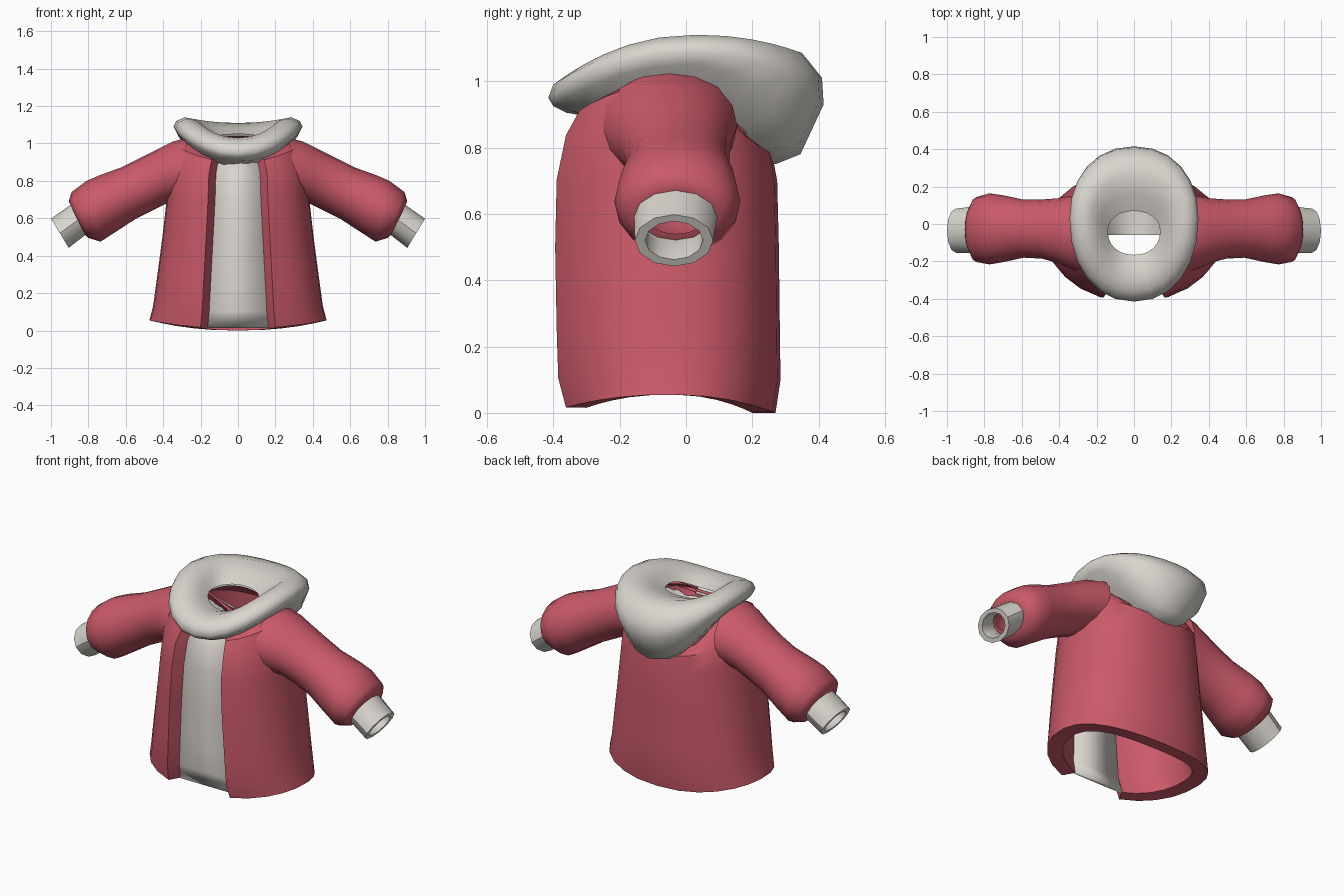
import bpy, bmesh, math
from mathutils import Vector

if "Cube" in bpy.data.objects:
    bpy.data.objects.remove(bpy.data.objects["Cube"])


def material(name, rgb):
    m = bpy.data.materials.new(name)
    m.diffuse_color = (*rgb, 1)
    m.use_nodes = True
    m.node_tree.nodes["Principled BSDF"].inputs["Base Color"].default_value = m.diffuse_color
    return m


RED = material("red cloth", (0.597, 0.102, 0.141))
CREAM = material("cream fleece", (0.70, 0.67, 0.62))


def loft(name, rows, mat, around=True, closed=True, caps=None, angle=40):
    """Skin rows of points. caps: number of outer rows whose open ends join the mirrored inner rows."""
    bm = bmesh.new()
    v = [[bm.verts.new(p) for p in row] for row in rows]
    n, k = len(v), len(v[0])
    for i in range(n if closed else n - 1):
        a, b = v[i], v[(i + 1) % n]
        for j in range(k if around else k - 1):
            q = (j + 1) % k
            bm.faces.new((a[j], a[q], b[q], b[j]))
    if caps:
        for j in (0, k - 1):
            for i in range(caps - 1):
                bm.faces.new((v[i][j], v[i + 1][j], v[n - 2 - i][j], v[n - 1 - i][j]))
    bmesh.ops.recalc_face_normals(bm, faces=bm.faces)
    me = bpy.data.meshes.new(name)
    bm.to_mesh(me)
    bm.free()
    me.materials.append(mat)
    ob = bpy.data.objects.new(name, me)
    bpy.context.collection.objects.link(ob)
    bpy.ops.object.select_all(action='DESELECT')
    ob.select_set(True)
    bpy.context.view_layer.objects.active = ob
    bpy.ops.object.shade_smooth_by_angle(angle=math.radians(angle))
    return ob


def ring(r, angles, p=1.0):
    """Oval ring through front (y, z), side (x, y, z) and back (y, z) points; angle 0 is the front."""
    yf, zf, xs, ys, zs, yb, zb = r
    out = []
    for t in angles:
        s, c = math.sin(t), math.cos(t)
        ye, ze = (yf, zf) if c > 0 else (yb, zb)
        out.append((xs * math.copysign(abs(s) ** p, s),
                    ys + (ye - ys) * abs(c) ** p, zs + (ze - zs) * c * c))
    return out


def spread(a, b, n):
    return [math.radians(a + (b - a) * i / n) for i in range(n + 1)]


# coat body: outer shell and lining, open at the front
outer = [(-.385, .01, .475, -.05, .055, .27, .0),
         (-.41, .1, .455, -.05, .13, .285, .1),
         (-.415, .25, .437, -.05, .26, .283, .25),
         (-.42, .5, .405, -.05, .5, .28, .5),
         (-.415, .7, .38, -.05, .72, .275, .7),
         (-.385, .83, .37, -.05, .88, .26, .78),
         (-.34, .90, .335, -.05, .99, .20, .80),
         (-.27, .92, .26, -.05, 1.02, .14, .82)]
lining = [(yf + .07, zf, xs - .09, ys, zs, yb - .07, zb)
          for yf, zf, xs, ys, zs, yb, zb in outer[:-1]]
lining.append((-.25, .91, .24, -.05, 1.0, .12, .81))
GAP = 22.5
wrap = spread(GAP, 360 - GAP, 22)
rows = [ring(r, wrap, .9) for r in outer] + [ring(r, wrap, .9) for r in reversed(lining)]
loft("coat_body", rows, RED, around=False, caps=len(outer))

# pale flat panel filling the front opening
panel = loft("front_panel", [ring(r, spread(-GAP, GAP, 1), .9) for r in lining],
             CREAM, around=False, closed=False)
solid = panel.modifiers.new("thickness", 'SOLIDIFY')
solid.thickness = .015
solid.offset = 0

# big fleece collar: inner sheet, outside, rim, shallow dish, neck hole
collar = [(-.25, .89, .14, -.06, .80, -.06, .77),
          (-.36, .905, .27, .0, .99, .27, .75),
          (-.40, .925, .325, .02, 1.05, .345, .78),
          (-.415, .95, .345, .03, 1.09, .415, .93),
          (-.40, .99, .33, .03, 1.12, .41, 1.01),
          (-.36, 1.018, .285, .03, 1.14, .35, 1.085),
          (-.30, 1.03, .23, .02, 1.13, .27, 1.11),
          (-.23, 1.02, .18, .0, 1.085, .16, 1.085),
          (-.165, 1.0, .14, -.04, 1.04, .07, 1.05)]
around = spread(0, 360, 24)[:-1]
loft("collar", [ring(r, around, .93) for r in collar], CREAM, closed=False, angle=75)

# red lining under the neck hole
neck = [(-.17, .985, .145, -.04, 1.03, .075, 1.04),
        (-.27, .93, .25, -.05, .97, .24, .92),
        (-.25, .90, .26, -.05, .90, .25, .80)]
loft("neck_lining", [ring(r, around, .93) for r in neck], RED, closed=False)


def tube_ring(side, r, n, scale=1.0):
    """Sleeve section from its top (x, z), bottom (x, z), half depth and y centre."""
    tx, tz, bx, bz, ry, cy = r
    c = Vector(((tx + bx) / 2, cy, (tz + bz) / 2))
    h = Vector(((tx - bx) / 2, 0, (tz - bz) / 2)) * scale
    pts = []
    for i in range(n):
        t = 2 * math.pi * i / n
        p = c + h * math.cos(t) + Vector((0, ry * scale * math.sin(t), 0))
        pts.append((p.x * side, p.y, p.z))
    return pts


sleeve = [(.27, 1.03, .32, .70, .205, -.05),
          (.35, 1.01, .36, .685, .19, -.043),
          (.43, .97, .39, .675, .172, -.035),
          (.53, .92, .46, .64, .158, -.027),
          (.63, .87, .55, .595, .155, -.025),
          (.74, .83, .65, .53, .178, -.025),
          (.81, .80, .735, .475, .19, -.026),
          (.89, .74, .80, .495, .173, -.03),
          (.905, .69, .82, .515, .135, -.03)]
cuff_in = (.875, .685, .785, .535, .127, -.03)
cuff_mid = (.945, .635, .855, .485, .122, -.033)
cuff_out = (1.0, .598, .905, .442, .118, -.036)

# sleeves and cuffs, hollow, on both sides
for side, label in ((1, "left"), (-1, "right")):
    rows = [tube_ring(side, r, 16) for r in sleeve]
    rows += [tube_ring(side, r, 16, .72) for r in reversed(sleeve)]
    loft(label + "_sleeve", rows, RED, angle=60)
    rows = [tube_ring(side, r, 12, s) for r, s in
            ((cuff_in, 1), (cuff_out, 1), (cuff_out, .74), (cuff_mid, .74))]
    loft(label + "_cuff", rows, CREAM)
